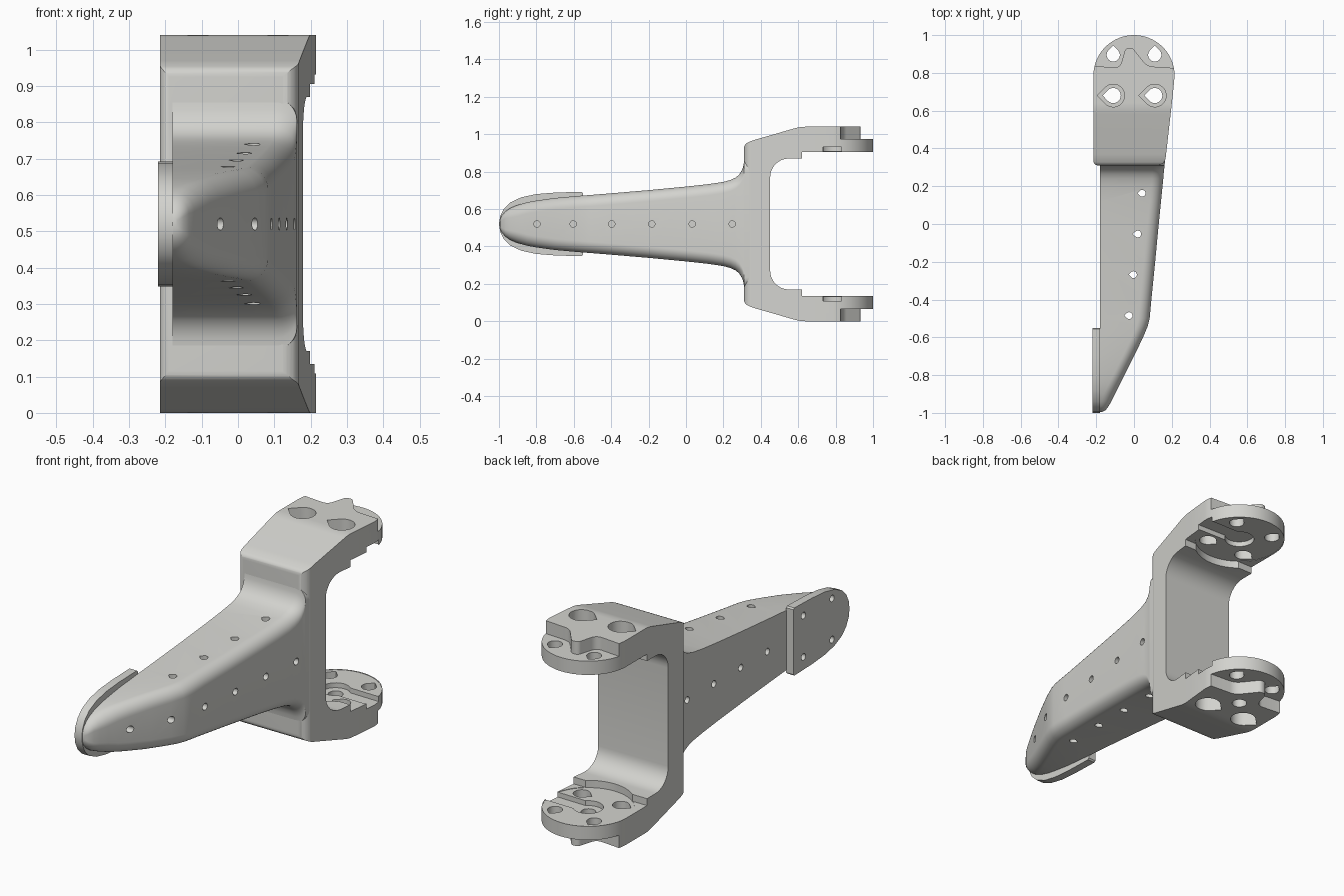
import bpy, bmesh, math
from mathutils import Vector

if "Cube" in bpy.data.objects:
    bpy.data.objects.remove(bpy.data.objects["Cube"])

MID = 0.52          # mirror height
HUB = (0.0, 0.785)  # centre of the round lugs
R = 0.215           # lug radius

grey = bpy.data.materials.new("light_grey")
grey.diffuse_color = (0.65, 0.65, 0.62, 1)
grey.use_nodes = True
grey.node_tree.nodes["Principled BSDF"].inputs["Base Color"].default_value = grey.diffuse_color


def make(name, bm):
    bm.normal_update()
    if bm.calc_volume(signed=True) < 0:
        bmesh.ops.reverse_faces(bm, faces=bm.faces)
    me = bpy.data.meshes.new(name)
    bm.to_mesh(me)
    bm.free()
    ob = bpy.data.objects.new(name, me)
    bpy.context.collection.objects.link(ob)
    me.materials.append(grey)
    return ob


def loft(name, rings):
    """Closed skin through equal-length rings of points."""
    bm = bmesh.new()
    vs = [[bm.verts.new(p) for p in ring] for ring in rings]
    n = len(vs[0])
    for a, b in zip(vs, vs[1:]):
        for i in range(n):
            bm.faces.new((a[i], a[(i + 1) % n], b[(i + 1) % n], b[i]))
    bm.faces.new(vs[0][::-1])
    bm.faces.new(vs[-1])
    return make(name, bm)


def prism(name, pts, axis, lo, hi):
    """Extrude a 2D outline along x (points are y,z) or z (points are x,y)."""
    put = (lambda p, h: (h, p[0], p[1])) if axis == "x" else (lambda p, h: (p[0], p[1], h))
    return loft(name, [[put(p, h) for p in pts] for h in (lo, hi)])


def rounded(pts, steps=8):
    """Outline with circular fillets; each point is (u, v, tangent length)."""
    out = []
    for i, (u, v, d) in enumerate(pts):
        p = Vector((u, v))
        if d == 0:
            out.append((u, v))
            continue
        q, s = Vector(pts[i - 1][:2]), Vector(pts[(i + 1) % len(pts)][:2])
        d1, d2 = (q - p).normalized(), (s - p).normalized()
        a, b = p + d1 * d, p + d2 * d
        w = math.sin(d1.angle(d2) / 2)
        for k in range(steps + 1):
            t = k / steps
            c = [(1 - t) ** 2, 2 * w * t * (1 - t), t * t]
            out.append(tuple((a * c[0] + p * c[1] + b * c[2]) / sum(c)))
    return out


def circle(u, v, r, n=32):
    return [(u + r * math.cos(2 * math.pi * k / n), v + r * math.sin(2 * math.pi * k / n)) for k in range(n)]


def teardrop(u, v, r, tip):
    """Round hole with a pointed end in direction tip (radians)."""
    arc = [tip + math.radians(45 + 270 * k / 20) for k in range(21)]
    pts = [(u + r * math.cos(a), v + r * math.sin(a)) for a in arc]
    return pts + [(u + 1.41 * r * math.cos(tip), v + 1.41 * r * math.sin(tip))]


def boolean(ob, cutter, op="DIFFERENCE"):
    m = ob.modifiers.new("cut", "BOOLEAN")
    m.operation, m.solver, m.object = op, "EXACT", cutter
    bpy.context.view_layer.objects.active = ob
    bpy.ops.object.modifier_apply(modifier=m.name)
    bpy.data.objects.remove(cutter, do_unlink=True)


def cut_both(ob, pts, lo, hi):
    """Vertical cut in the upper lug, repeated in the lower one."""
    for a, b in ((lo, hi), (2 * MID - hi, 2 * MID - lo)):
        boolean(ob, prism("cutter", pts, "z", a, b))


def finish(ob, angle=30):
    bpy.ops.object.select_all(action="DESELECT")
    ob.select_set(True)
    bpy.context.view_layer.objects.active = ob
    bpy.ops.object.shade_smooth_by_angle(angle=math.radians(angle))


# Fork frame: C-shaped side profile trimmed by the tapered, round-ended plan
upper = [(0.31, 0.945, 0.02), (0.35, 0.965, 0.02), (0.61, 1.04, 0.03), (1.1, 1.04, 0),
         (1.1, 0.905, 0), (0.62, 0.905, 0), (0.62, 0.87, 0), (0.45, 0.87, 0.1)]
lower = [(y, 2 * MID - z, d) for y, z, d in reversed(upper)]
frame = prism("fork_frame", rounded(upper + lower), "x", -0.4, 0.4)
plan = [(HUB[0] + R * math.cos(math.pi * k / 48), HUB[1] + R * math.sin(math.pi * k / 48)) for k in range(49)]
plan += rounded([(-R, 0.6, 0), (-R, 0.31, 0.025), (0.163, 0.31, 0.04), (0.205, 0.68, 0)])
boolean(frame, prism("cutter", plan, "z", -0.1, 1.2), "INTERSECT")

# Stepped outer pads with a wavy rear edge
wave = rounded([(-0.3, 0.845, 0), (-0.075, 0.825, 0.03), (-0.045, 0.93, 0.015), (-0.01, 0.935, 0.015),
                (0.07, 0.835, 0.03), (0.3, 0.82, 0), (0.3, 1.2, 0), (-0.3, 1.2, 0)], 5)
cut_both(frame, wave, 0.975, 1.2)

# Round seat on the inner faces, with a hub recess and a side slot
cut_both(frame, circle(*HUB, 0.212, 48), 0.8, 0.907)
key = [(HUB[0] + 0.07 * math.cos(math.radians(a)), HUB[1] + 0.07 * math.sin(math.radians(a)))
       for a in range(45, 316, 15)]
cut_both(frame, key + [(0.3, 0.73), (0.3, 0.83)], 0.8, 0.932)

# Lug holes: plain at the rear, counterbored at the front
for x in (-0.11, 0.11):
    cut_both(frame, teardrop(x, 0.895, 0.035, math.pi / 2), 0.8, 1.2)
    cut_both(frame, teardrop(x, 0.68, 0.04, math.pi), 0.8, 1.2)
    cut_both(frame, teardrop(x, 0.68, 0.06, math.pi), 0.965, 1.2)
boolean(frame, prism("cutter", circle(*HUB, 0.035), "z", -0.1, 0.2))
finish(frame)

# Arm: lofted rounded sections as (y, right edge, half height)
stations = [(-0.995, -0.168, 0.02), (-0.985, -0.15, 0.045), (-0.965, -0.135, 0.068), (-0.94, -0.12, 0.085),
            (-0.9, -0.1, 0.102), (-0.85, -0.075, 0.116), (-0.8, -0.05, 0.125), (-0.7, 0.0, 0.139),
            (-0.6, 0.048, 0.148), (-0.54, 0.073, 0.153), (-0.5, 0.083, 0.156), (-0.4, 0.092, 0.164),
            (-0.2, 0.112, 0.181), (0, 0.131, 0.2), (0.12, 0.143, 0.213), (0.2, 0.151, 0.225),
            (0.24, 0.155, 0.236), (0.265, 0.157, 0.248), (0.285, 0.159, 0.265), (0.3, 0.161, 0.29),
            (0.308, 0.162, 0.315), (0.311, 0.162, 0.345), (0.4, 0.17, 0.345)]
rings = []
for y, xr, h in stations:
    r = min(0.06, 0.85 * h, 0.85 * (xr + 0.18))
    sec = rounded([(-0.18, MID + h, 0), (xr, MID + h, r), (xr, MID - h, r), (-0.18, MID - h, 0)])
    rings.append([(x, y, z) for x, z in sec])
arm = loft("arm", rings)

# Lacing holes: through the height, and blind from both sides
for x, y in ((0.043, 0.163), (0.02, -0.053), (-0.003, -0.268), (-0.026, -0.485)):
    boolean(arm, prism("cutter", teardrop(x, y, 0.018, math.pi), "z", -0.1, 1.2))
for y in (-0.797, -0.603, -0.397, -0.183, 0.033, 0.247):
    boolean(arm, prism("cutter", circle(y, MID, 0.017, 20), "x", -0.13, 0.5))
    if y > -0.5:
        boolean(arm, prism("cutter", circle(y, MID, 0.017, 20), "x", -0.5, -0.14))
finish(arm)

# End plate with rounded nose and four blind holes
half = [(-0.55, 0.165), (-0.557, 0.172), (-0.6, 0.171), (-0.7, 0.168), (-0.8, 0.16), (-0.88, 0.143),
        (-0.94, 0.115), (-0.975, 0.08), (-0.994, 0.04)]
outline = [(y, MID + h) for y, h in half] + [(-1, MID)] + [(y, MID - h) for y, h in reversed(half)]
plate = prism("end_plate", outline, "x", -0.22, -0.179)
for y in (-0.63, -0.86):
    for s in (-1, 1):
        boolean(plate, prism("cutter", circle(y, MID + s * 0.105, 0.017, 20), "x", -0.3, -0.185))
finish(plate)
